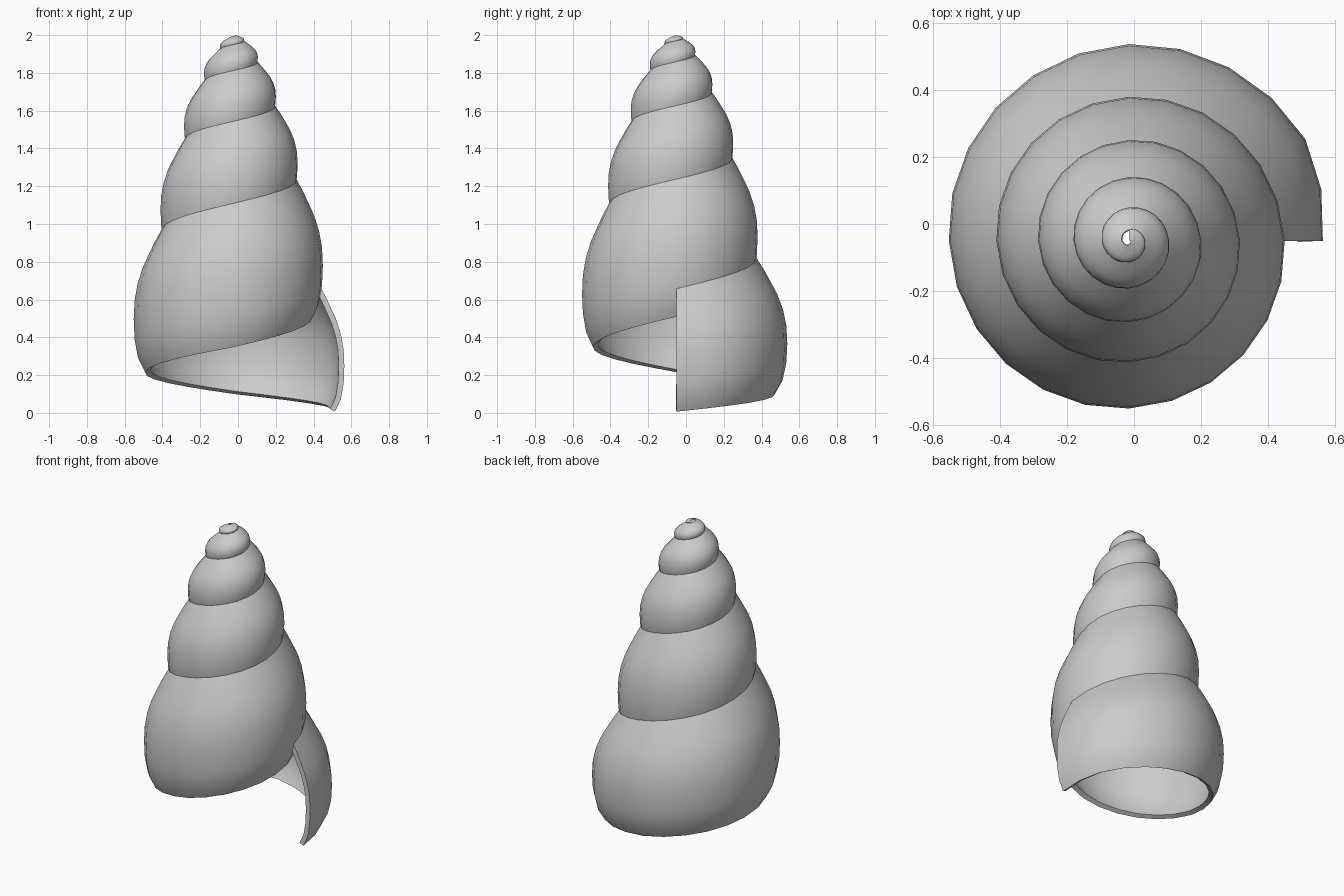
import bpy, bmesh, math

if "Cube" in bpy.data.objects:
    bpy.data.objects.remove(bpy.data.objects["Cube"])

TURNS, STEPS = 5.25, 24      # whorls, segments per whorl
CX, CY = -0.015, -0.05       # coiling axis

def lerp_table(table, w):
    for (w0, v0), (w1, v1) in zip(table, table[1:]):
        if w <= w1:
            return v0 + (v1 - v0) * (w - w0) / (w1 - w0)
    return table[-1][1]

# suture (seam) curve: w = turns counted back from the opening
def seam_depth(w):
    return 1.34 * max(0.0, 1 - w / 5.3) ** 2.7

def seam_radius(w):
    return 0.455 * max(0.0, 1 - w / 5.3) ** 1.62

# whorl cross-section: (bulge fraction, height fraction) from seam to lower lip
PROFILE = [(0, 0), (.25, .09), (.47, .18), (.68, .27), (.86, .38), (.97, .5),
           (1, .63), (.97, .77), (.85, .9), (.6, 1)]
HEIGHT = [(0, .82), (.25, .98), (.5, 1.11), (.75, 1.21), (1, 1.26)]
BULGE = [(0, .96), (.08, 1.03), (.25, 1.04), (.5, 1.02)]

# sweep the section along the spiral
bm = bmesh.new()
columns, weights = [], []
for i in range(int(TURNS * STEPS) + 1):
    w = i / STEPS
    t = 2 * math.pi * w
    r0, d0 = seam_radius(w), seam_depth(w)
    r1 = seam_radius(w - 1) * lerp_table(BULGE, w)
    h = (seam_depth(w - 1) - d0) * lerp_table(HEIGHT, w)
    col = []
    for a, b in PROFILE:
        r = r0 + (r1 - r0) * a
        col.append(bm.verts.new((CX + r * math.cos(t), CY + r * math.sin(t), 2 - d0 - h * b)))
        weights.append(min(1.0, r1 / 0.45))
    columns.append(col)
for c0, c1 in zip(columns, columns[1:]):
    for j in range(len(PROFILE) - 1):
        bm.faces.new((c0[j], c0[j + 1], c1[j + 1], c1[j]))

mesh = bpy.data.meshes.new("spiral_shell")
bm.to_mesh(mesh)
bm.free()
shell = bpy.data.objects.new("spiral_shell", mesh)
bpy.context.collection.objects.link(shell)

# wall thickness, thinner towards the tip
group = shell.vertex_groups.new(name="wall")
for i, wt in enumerate(weights):
    group.add([i], wt, 'REPLACE')
wall = shell.modifiers.new("wall", 'SOLIDIFY')
wall.thickness = 0.03
wall.offset = -1
wall.vertex_group = "wall"

bpy.context.view_layer.objects.active = shell
shell.select_set(True)
bpy.ops.object.modifier_apply(modifier="wall")
bpy.ops.object.shade_smooth_by_angle(angle=math.radians(50))
